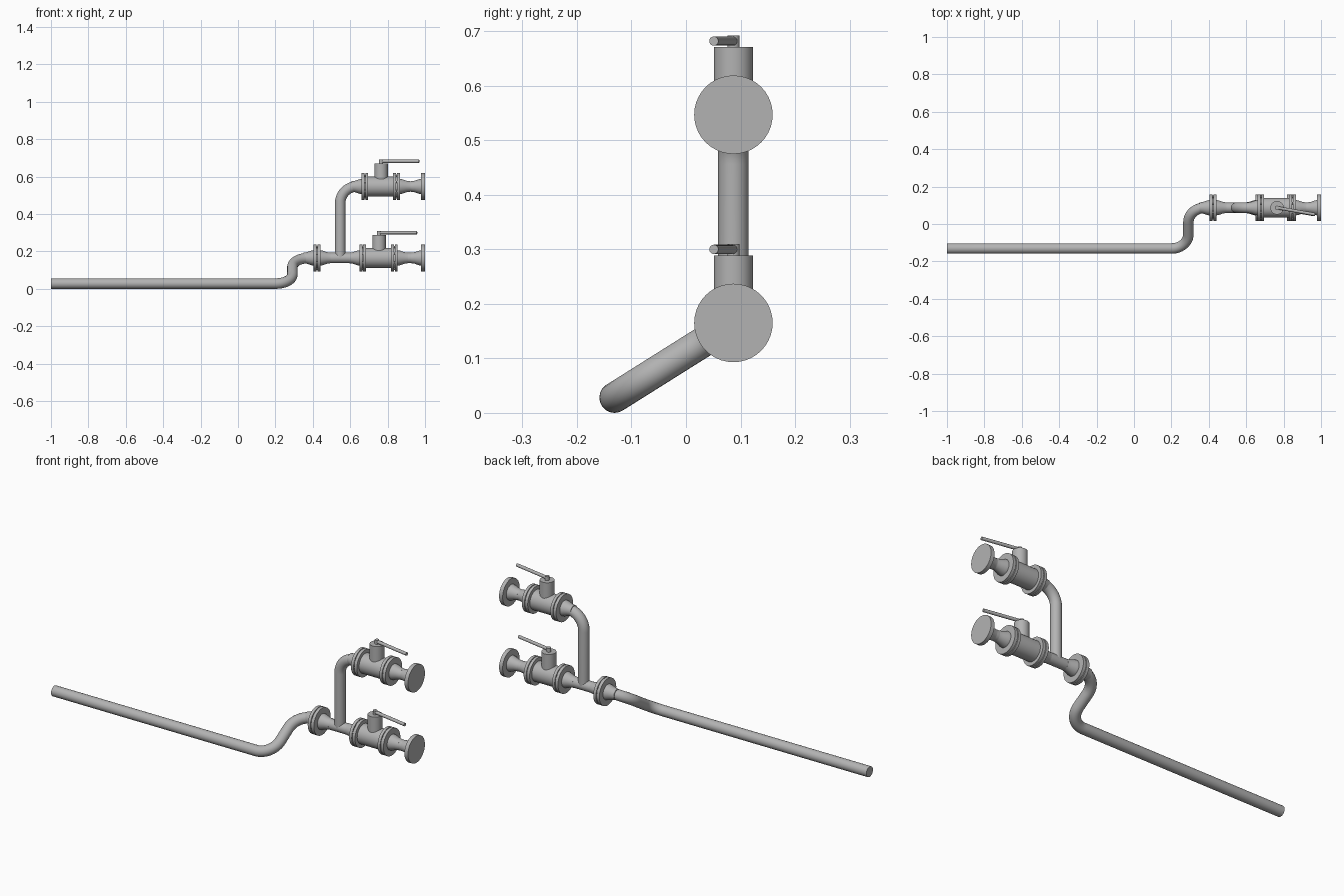
import bpy, math
from mathutils import Vector, Matrix

if "Cube" in bpy.data.objects:
    bpy.data.objects.remove(bpy.data.objects["Cube"], do_unlink=True)

R = 0.028          # pipe radius
FLANGE = 0.072     # flange radius
BODY = 0.053       # valve body radius
NECK = 0.041       # weld neck radius at the flange
Y = 0.087          # line of the valves
LOW, HIGH = 0.165, 0.547
SIDES = 40

steel = bpy.data.materials.new("steel grey")
steel.use_nodes = True
grey = (0.45, 0.45, 0.45, 1)
steel.diffuse_color = grey
steel.node_tree.nodes["Principled BSDF"].inputs["Base Color"].default_value = grey


def finish(ob):
    ob.data.materials.clear()
    ob.data.materials.append(steel)
    bpy.ops.object.select_all(action='DESELECT')
    ob.select_set(True)
    bpy.context.view_layer.objects.active = ob
    if ob.type == 'CURVE':
        bpy.ops.object.convert(target='MESH')
    bpy.ops.object.shade_smooth_by_angle(angle=math.radians(35))


def lathe(name, profile, origin, axis='X', sides=SIDES):
    """Solid of revolution from (distance along axis, radius) points."""
    verts, faces = [], []
    for d, r in profile:
        for i in range(sides):
            a = 2 * math.pi * i / sides
            c, s = r * math.cos(a), r * math.sin(a)
            p = (d, c, s) if axis == 'X' else (c, s, d)
            verts.append(Vector(p) + Vector(origin))
    for k in range(len(profile) - 1):
        for i in range(sides):
            j = (i + 1) % sides
            faces.append((k * sides + i, k * sides + j,
                          (k + 1) * sides + j, (k + 1) * sides + i)[::-1])
    faces.append(tuple(range(sides))[::-1])
    faces.append(tuple(range(len(verts) - sides, len(verts))))
    if axis == 'Z':
        faces = [f if len(f) > 4 else f[::-1] for f in faces]
    else:
        faces = [f if len(f) > 4 else f[::-1] for f in faces]
    mesh = bpy.data.meshes.new(name)
    mesh.from_pydata(verts, [], faces)
    ob = bpy.data.objects.new(name, mesh)
    bpy.context.collection.objects.link(ob)
    finish(ob)


def pipe(name, corners, radius, bend=0.09, steps=12):
    """Round pipe through the corners, with right-angled bends."""
    pts = [Vector(c) for c in corners]
    path = [pts[0]]
    for a, b, c in zip(pts, pts[1:], pts[2:]):
        u, v = (a - b).normalized(), (c - b).normalized()
        centre = b + (u + v) * bend
        for i in range(steps + 1):
            t = math.pi / 2 * i / steps
            path.append(centre - v * bend * math.cos(t) - u * bend * math.sin(t))
    path.append(pts[-1])
    curve = bpy.data.curves.new(name, 'CURVE')
    curve.dimensions = '3D'
    curve.bevel_depth = radius
    curve.bevel_resolution = 8
    curve.use_fill_caps = True
    line = curve.splines.new('POLY')
    line.points.add(len(path) - 1)
    for p, co in zip(line.points, path):
        p.co = (*co, 1)
    ob = bpy.data.objects.new(name, curve)
    bpy.context.collection.objects.link(ob)
    finish(ob)


def flange_pair(name, x0, x1, z):
    """Two bolted discs with a narrow gasket gap and bolts across it."""
    mid, gap = (x0 + x1) / 2, 0.002
    lathe(name + "_flanges", [(x0, FLANGE), (mid - gap, FLANGE), (mid - gap, BODY),
                              (mid + gap, BODY), (mid + gap, FLANGE), (x1, FLANGE)], (0, Y, z))
    for i in range(8):
        a = math.pi / 4 * (i + 0.5)
        r = 0.063
        lathe(name + "_bolt", [(mid - 0.008, 0.006), (mid + 0.008, 0.006)],
              (0, Y + r * math.cos(a), z + r * math.sin(a)), sides=8)


def neck(name, x, z, direction):
    """Weld neck that flares from the pipe up to a flange face at x."""
    prof = [(x, NECK), (x + direction * 0.012, NECK - 0.002),
            (x + direction * 0.035, R + 0.003), (x + direction * 0.055, R)]
    lathe(name, prof if direction > 0 else prof[::-1], (0, Y, z))


def valve_branch(name, x, z):
    """Ball valve with lever, outlet spool and end flange; x is the inlet face."""
    flange_pair(name + "_inlet", x, x + 0.035, z)
    lathe(name + "_valve_body", [(x + 0.03, BODY), (x + 0.175, BODY)], (0, Y, z))
    flange_pair(name + "_outlet", x + 0.169, x + 0.204, z)
    neck(name + "_inlet_neck", x, z, -1)
    neck(name + "_outlet_neck", x + 0.204, z, 1)
    neck(name + "_end_neck", 0.98, z, -1)
    pipe(name + "_outlet_pipe", [(x + 0.2, Y, z), (0.985, Y, z)], R)
    lathe(name + "_end_flange", [(0.979, FLANGE), (1.0, FLANGE)], (0, Y, z))
    # bonnet, spindle and lever
    cx = x + 0.104
    lathe(name + "_bonnet", [(0, 0.036), (0.124, 0.036)], (cx, Y, z), 'Z')
    lathe(name + "_spindle", [(0.12, 0.011), (0.145, 0.011)], (cx, Y, z), 'Z', 20)
    pipe(name + "_lever", [(cx, Y, z + 0.135), (cx + 0.203, Y - 0.036, z + 0.135)], 0.0085)


# supply line with its offset
pipe("supply_pipe", [(-1, -0.131, R), (0.291, -0.131, R),
                     (0.291, Y, LOW), (0.41, Y, LOW)], R)
neck("supply_neck", 0.404, LOW, -1)
flange_pair("supply", 0.404, 0.44, LOW)
neck("header_neck", 0.44, LOW, 1)
pipe("header_pipe", [(0.43, Y, LOW), (0.66, Y, LOW)], R)

# riser to the upper valve
pipe("riser_pipe", [(0.546, Y, LOW), (0.546, Y, HIGH), (0.67, Y, HIGH)], R)

valve_branch("lower", 0.65, LOW)
valve_branch("upper", 0.661, HIGH)
